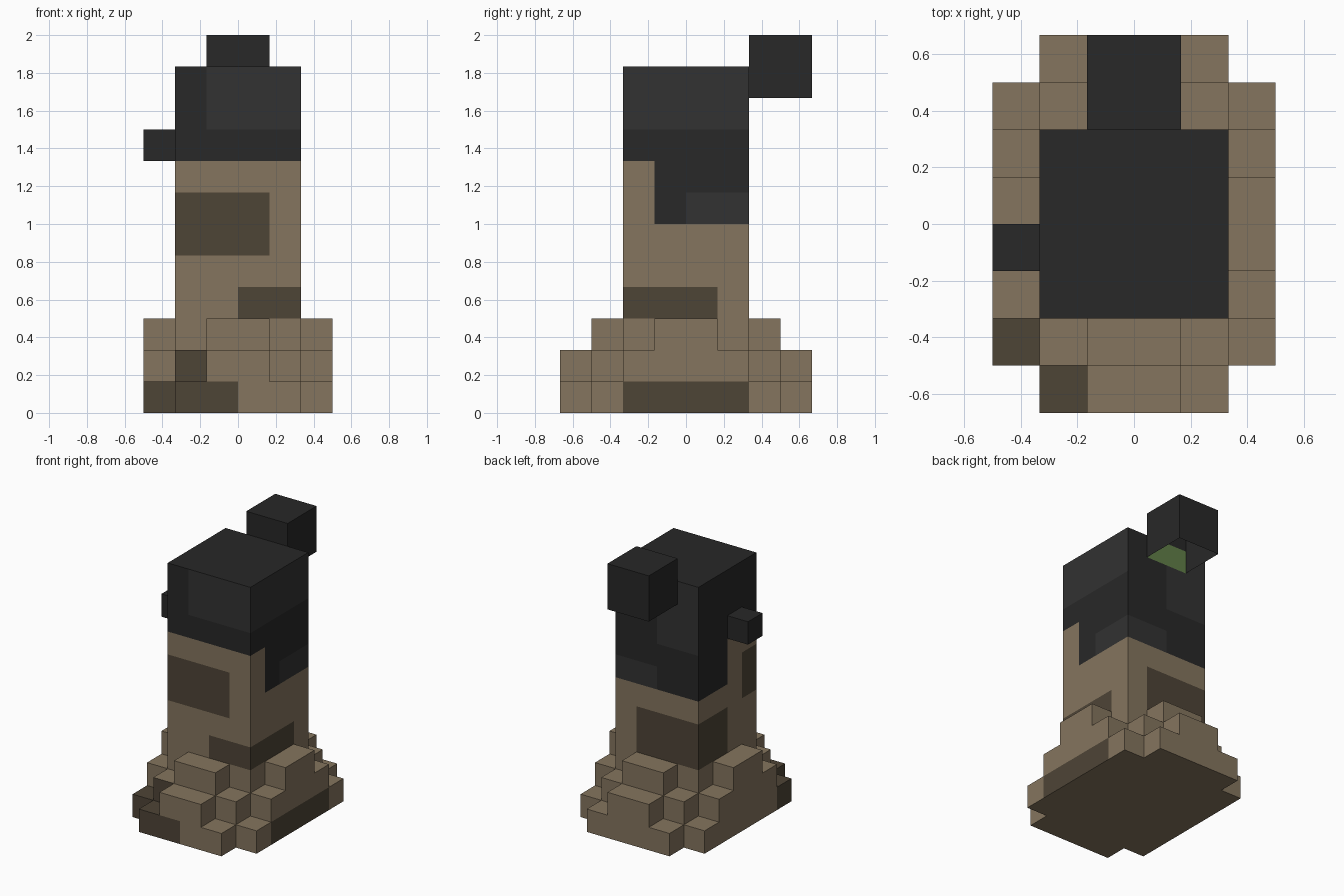
import bpy, bmesh
from mathutils import Vector

if "Cube" in bpy.data.objects:
    bpy.data.objects.remove(bpy.data.objects["Cube"])

U = 1 / 6  # block size

# palette
def material(name, r, g, b):
    m = bpy.data.materials.new(name)
    m.diffuse_color = (r, g, b, 1)
    m.use_nodes = True
    m.node_tree.nodes["Principled BSDF"].inputs["Base Color"].default_value = m.diffuse_color
    return m

MATS = [material("tan", .234, .178, .112), material("brown", .076, .058, .037),
        material("black", .021, .021, .021), material("charcoal", .032, .032, .032),
        material("green", .12, .21, .065)]
TAN, BROWN, BLACK, CHAR, GREEN = range(5)

DIRS = {'+x': (1, 0, 0), '-x': (-1, 0, 0), '+y': (0, 1, 0),
        '-y': (0, -1, 0), '+z': (0, 0, 1), '-z': (0, 0, -1)}


def box(x0, x1, y0, y1, z0, z1):
    return {(x, y, z) for x in range(x0, x1) for y in range(y0, y1) for z in range(z0, z1)}


def build(name, cells, blockers, colour, paint=(), skip=()):
    """Skin a block part, leaving out faces covered by its neighbours.
    paint: (side, u0, u1, v0, v1, colour) in the two axes of that side."""
    bm = bmesh.new()
    for c in sorted(cells):
        for side, d in DIRS.items():
            if side in skip or tuple(a + b for a, b in zip(c, d)) in blockers:
                continue
            axis = 'xyz'.index(side[1])
            ua, va = [i for i in range(3) if i != axis]
            n = Vector(d)
            eu, ev = Vector((0, 0, 0)), Vector((0, 0, 0))
            eu[ua] = ev[va] = .5
            mid = Vector(c) + Vector((.5, .5, .5)) + n * .5
            pts = [mid - eu - ev, mid + eu - ev, mid + eu + ev, mid - eu + ev]
            if eu.cross(ev).dot(n) < 0:
                pts.reverse()
            f = bm.faces.new([bm.verts.new(p * U) for p in pts])
            f.material_index = colour
            for s, u0, u1, v0, v1, col in paint:
                if s == side and u0 <= c[ua] < u1 and v0 <= c[va] < v1:
                    f.material_index = col
    bmesh.ops.remove_doubles(bm, verts=bm.verts, dist=1e-4)
    bmesh.ops.dissolve_limit(bm, angle_limit=.01, verts=bm.verts, edges=bm.edges,
                             delimit={'MATERIAL'})
    me = bpy.data.meshes.new(name)
    bm.to_mesh(me)
    bm.free()
    for m in MATS:
        me.materials.append(m)
    ob = bpy.data.objects.new(name, me)
    bpy.context.collection.objects.link(ob)


# stepped base: solid core plus mirrored steps on all four sides
base = box(-2, 2, -2, 2, 0, 3)
for x in range(-3, 3):
    for y in range(-4, 4):
        ax, ay = max(x, -1 - x), max(y, -1 - y)   # 0 = next to the centre line
        h = {(2, 0): 3, (2, 1): 2, (2, 2): 1, (1, 2): 2,
             (0, 2): 3, (1, 3): 1, (0, 3): 2}.get((ax, ay), 0)
        base |= box(x, x + 1, y, y + 1, 0, h)

column = box(-2, 2, -2, 2, 3, 8)
upper = box(-2, 2, -2, 2, 8, 11)
side_block = box(-3, -2, -1, 0, 8, 9)
rear_block = box(-1, 1, 2, 4, 10, 12)
solid = base | column | upper | side_block

build("stepped_base", base, solid, TAN, [
    ('-y', -3, 0, 0, 1, BROWN), ('-y', -2, -1, 1, 2, BROWN),
    ('+x', -2, 2, 0, 1, BROWN), ('-x', -4, -2, 0, 1, BROWN),
    ('+z', -3, -2, -3, -2, BROWN), ('+z', -2, -1, -4, -3, BROWN)])

build("column", column, solid, TAN, [
    ('-y', -2, 1, 5, 7, BROWN), ('-y', 0, 2, 3, 4, BROWN),
    ('+x', -2, 1, 3, 4, BROWN), ('+x', -1, 2, 6, 8, BLACK), ('+x', 0, 2, 6, 7, CHAR),
    ('+y', -2, 1, 3, 5, BROWN), ('+y', -2, 2, 6, 8, BLACK), ('+y', 0, 2, 6, 7, CHAR),
    ('-x', -2, -1, 5, 7, BROWN), ('-x', 1, 2, 3, 5, BROWN), ('-x', 0, 1, 3, 5, BROWN),
    ('-x', 0, 2, 6, 8, BLACK)])

build("column_top", upper, solid, BLACK, [
    ('-y', -1, 2, 9, 11, CHAR), ('+x', -2, 2, 9, 11, CHAR),
    ('+y', -2, 0, 8, 11, CHAR), ('+y', -1, 1, 10, 11, GREEN)])

build("side_block", side_block, solid, BLACK)

# rear block is a shell, open underneath
build("rear_block", rear_block, solid | rear_block, BLACK, skip=('-z',))
